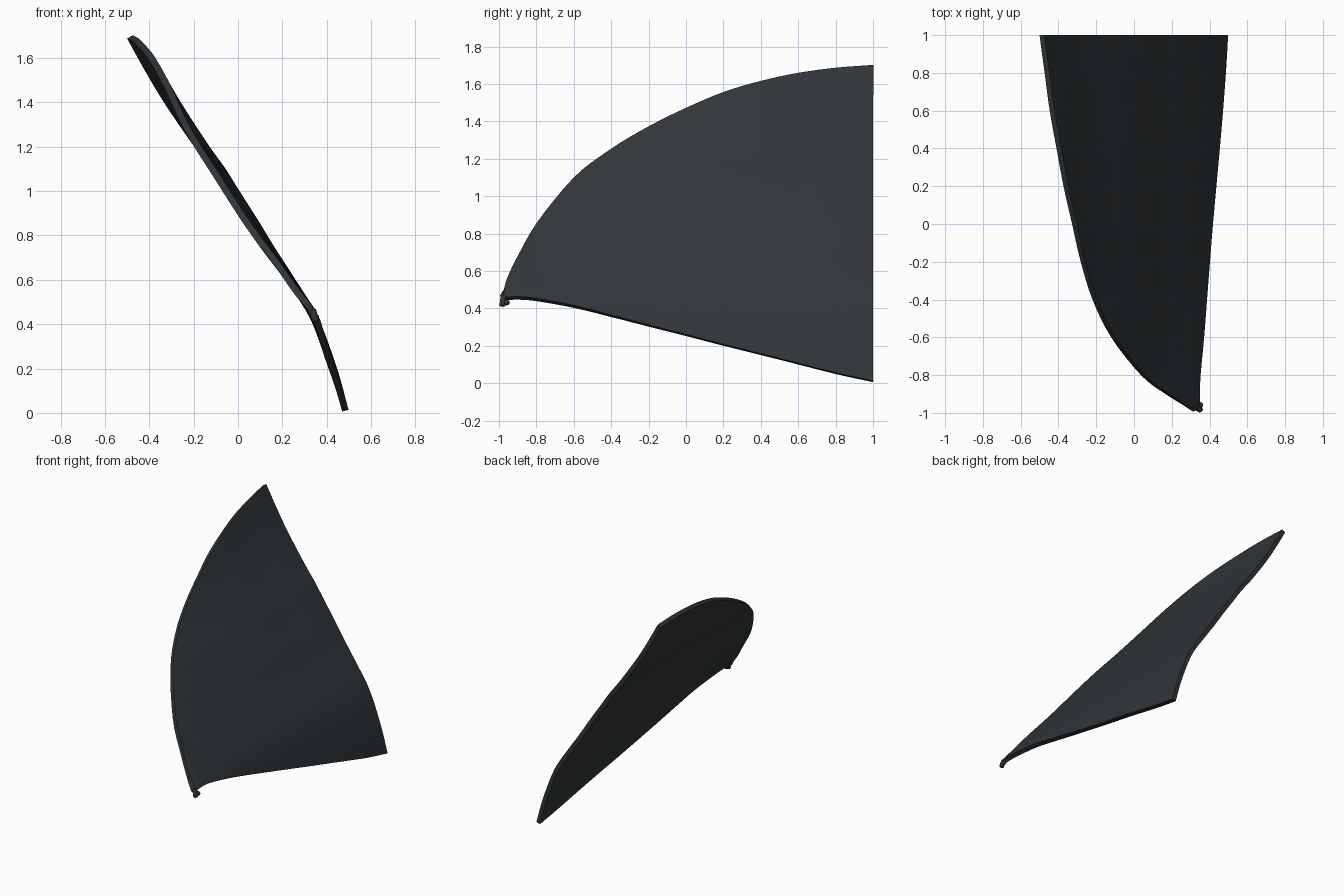
import bpy, math
from mathutils import Vector

if "Cube" in bpy.data.objects:
    bpy.data.objects.remove(bpy.data.objects["Cube"])

# Edge stations: y, lower edge z, lower edge x, upper edge z, upper edge x
STATIONS = [
    (-0.985, 0.445, 0.335, 0.475, 0.325), (-0.955, 0.452, 0.338, 0.55, 0.262),
    (-0.90, 0.455, 0.337, 0.67, 0.178), (-0.80, 0.447, 0.340, 0.845, 0.048),
    (-0.60, 0.41, 0.358, 1.09, -0.110), (-0.40, 0.36, 0.373, 1.245, -0.208),
    (-0.20, 0.308, 0.388, 1.365, -0.270), (0.0, 0.257, 0.404, 1.465, -0.315),
    (0.20, 0.205, 0.422, 1.55, -0.360), (0.40, 0.155, 0.440, 1.61, -0.397),
    (0.60, 0.104, 0.457, 1.653, -0.433), (0.80, 0.053, 0.472, 1.68, -0.460),
    (1.0, 0.01, 0.484, 1.695, -0.487)]
# S-shaped profile of the straight back edge: z, x
PROFILE = [(0.0, 0.487), (0.2, 0.43), (0.43, 0.34), (0.6, 0.232), (0.735, 0.14),
           (0.85, 0.066), (1.0, -0.035), (1.1, -0.102), (1.2, -0.178),
           (1.4, -0.315), (1.55, -0.405), (1.7, -0.488)]
THICK = 0.03


def spline(rows, u):
    """Smooth interpolation through rows at index position u."""
    n = len(rows) - 1
    i = min(int(u), n - 1)
    t = u - i
    b, c = Vector(rows[i]), Vector(rows[i + 1])
    a = Vector(rows[i - 1]) if i > 0 else 2 * b - c
    d = Vector(rows[i + 2]) if i + 2 <= n else 2 * c - b
    return 0.5 * (2 * b + (c - a) * t + (2 * a - 5 * b + 4 * c - d) * t**2
                  + (3 * b - a - 3 * c + d) * t**3)


FINE = [spline(PROFILE, k / 10) for k in range((len(PROFILE) - 1) * 10 + 1)]


def profile_x(z):
    for p, q in zip(FINE, FINE[1:]):
        if z <= q[0]:
            return p[1] + (q[1] - p[1]) * (z - p[0]) / (q[0] - p[0])
    return FINE[-1][1]


def finish(ob):
    ob.data.materials.append(mat)
    bpy.ops.object.select_all(action='DESELECT')
    ob.select_set(True)
    bpy.context.view_layer.objects.active = ob
    bpy.ops.object.shade_smooth_by_angle(angle=math.radians(40))


mat = bpy.data.materials.new("dark_grey")
mat.diffuse_color = (0.03, 0.036, 0.041, 1)
mat.use_nodes = True
mat.node_tree.nodes["Principled BSDF"].inputs["Base Color"].default_value = mat.diffuse_color

# Curved blade: lofted sheet between lower and upper edges
NU, NV = 48, 40
verts, faces = [], []
for i in range(NU + 1):
    y, zb, xb, zt, xt = spline([tuple(s) for s in STATIONS], i * (len(STATIONS) - 1) / NU)
    db, dt = xb - profile_x(zb), xt - profile_x(zt)
    for j in range(NV + 1):
        s = j / NV
        z = zb + (zt - zb) * s
        verts.append((profile_x(z) + db * (1 - s) + dt * s, y, z))
for i in range(NU):
    for j in range(NV):
        a = i * (NV + 1) + j
        faces.append((a, a + NV + 1, a + NV + 2, a + 1))
me = bpy.data.meshes.new("blade")
me.from_pydata(verts, [], faces)
blade = bpy.data.objects.new("blade", me)
bpy.context.collection.objects.link(blade)
finish(blade)
sol = blade.modifiers.new("thickness", 'SOLIDIFY')
sol.thickness = THICK
sol.offset = 0
# keep the crisp rim after the sheet is thickened
bpy.ops.object.modifier_apply(modifier="thickness")
for m in list(blade.modifiers):
    blade.modifiers.remove(m)
bpy.ops.object.shade_smooth_by_angle(angle=math.radians(40))

# Small pivot knob at the front tip
p0, p1 = Vector((0.336, -0.975, 0.465)), Vector((0.350, -0.982, 0.412))
bpy.ops.mesh.primitive_cylinder_add(vertices=10, radius=0.017, depth=(p1 - p0).length,
                                    location=(p0 + p1) / 2)
knob = bpy.context.object
knob.name = "tip_knob"
knob.rotation_euler = (p0 - p1).to_track_quat('Z', 'Y').to_euler()
bev = knob.modifiers.new("rounding", 'BEVEL')
bev.width, bev.segments = 0.006, 2
finish(knob)

# Short peg joining the knob to the blade's lower edge
bpy.ops.mesh.primitive_uv_sphere_add(segments=10, ring_count=6, radius=0.016,
                                     location=(0.350, -0.958, 0.432))
peg = bpy.context.object
peg.name = "tip_peg"
finish(peg)
